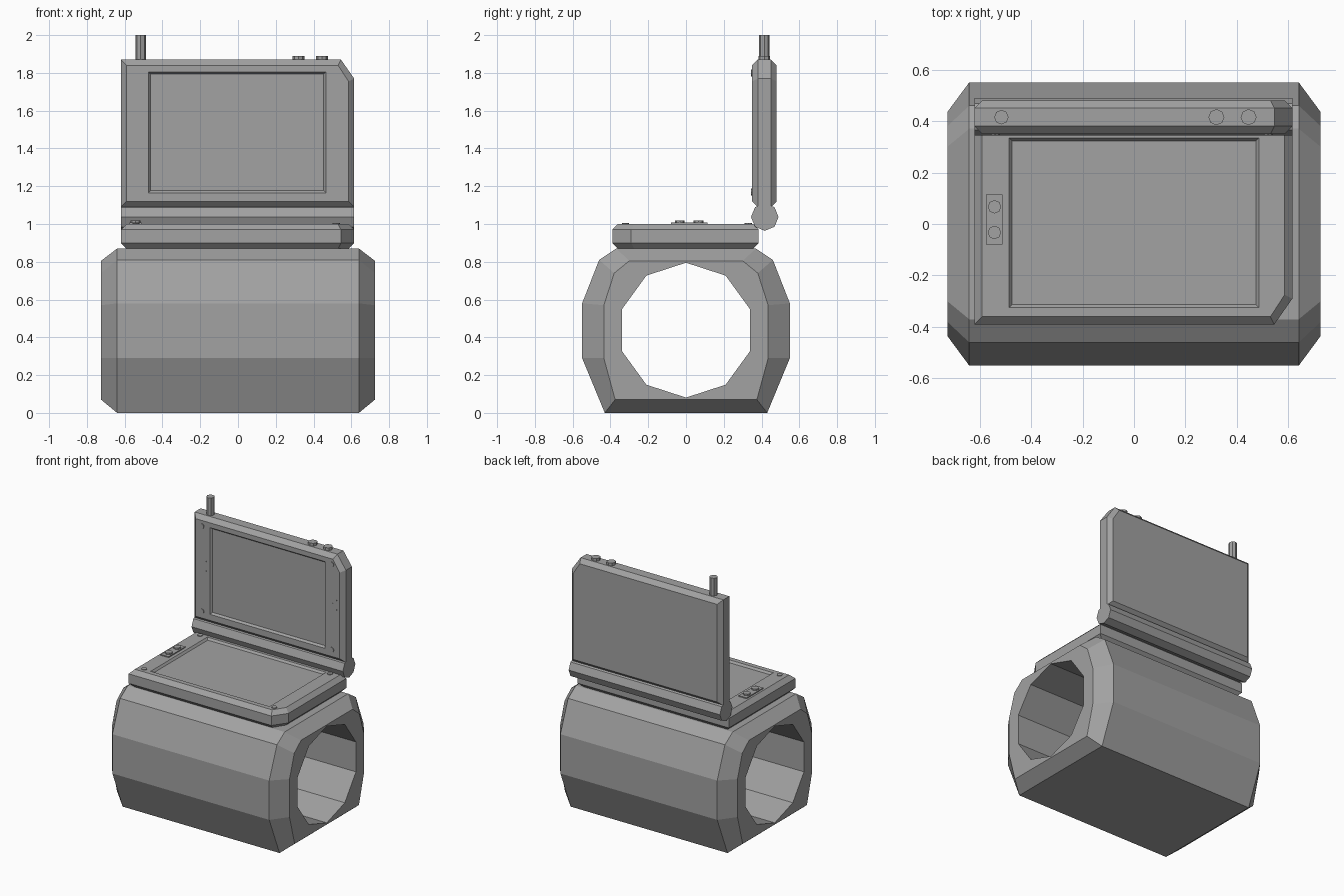
import bpy, bmesh, math
from mathutils import Matrix, Vector

cube = bpy.data.objects.get("Cube")
if cube:
    bpy.data.objects.remove(cube, do_unlink=True)

grey = bpy.data.materials.new("grey casing")
grey.use_nodes = True
grey.diffuse_color = (0.36, 0.36, 0.36, 1)
grey.node_tree.nodes["Principled BSDF"].inputs["Base Color"].default_value = (0.36, 0.36, 0.36, 1)


def finish(name, bm, matrix=None):
    if matrix:
        bm.transform(matrix)
    bmesh.ops.recalc_face_normals(bm, faces=bm.faces)
    mesh = bpy.data.meshes.new(name)
    bm.to_mesh(mesh)
    bm.free()
    mesh.materials.append(grey)
    obj = bpy.data.objects.new(name, mesh)
    bpy.context.collection.objects.link(obj)
    return obj


def loft(name, rings, matrix=None):
    """Skin a stack of equal-length rings and cap both ends."""
    bm = bmesh.new()
    loops = [[bm.verts.new(p) for p in ring] for ring in rings]
    n = len(loops[0])
    for a, b in zip(loops, loops[1:]):
        for i in range(n):
            j = (i + 1) % n
            bm.faces.new((a[i], a[j], b[j], b[i]))
    bm.faces.new(loops[0])
    bm.faces.new(loops[-1])
    return finish(name, bm, matrix)


def cylinder(name, start, end, radius, sides=8, turn=0):
    start, end = Vector(start), Vector(end)
    axis = end - start
    bm = bmesh.new()
    bmesh.ops.create_cone(bm, cap_ends=True, segments=sides, radius1=radius,
                          radius2=radius, depth=axis.length)
    rot = axis.to_track_quat('Z', 'Y').to_matrix().to_4x4()
    return finish(name, bm, Matrix.Translation((start + end) / 2) @ rot @ Matrix.Rotation(turn, 4, 'Z'))


def cut(obj, cutter):
    """Carve the cutter out of the object, then discard the cutter."""
    cutter.hide_render = True
    mod = obj.modifiers.new("cut", 'BOOLEAN')
    mod.operation = 'DIFFERENCE'
    mod.solver = 'EXACT'
    mod.object = cutter
    bpy.context.view_layer.objects.active = obj
    bpy.ops.object.modifier_apply(modifier=mod.name)
    bpy.data.objects.remove(cutter, do_unlink=True)


def rect(x0, x1, v0, v1, w):
    return [(x0, v0, w), (x1, v0, w), (x1, v1, w), (x0, v1, w)]


def panel(name, v0, v1, w0, w1, flip, screen, matrix):
    """Bevelled slab with one clipped corner, a recessed screen and screws."""
    def outline(inset, w):
        x0, x1 = -0.62 + inset, 0.615 - inset
        lo, hi = v0 + inset, v1 - inset
        cx, cv = x1 - 0.07 + inset / 2, 0.1 - inset / 2
        if flip:
            return [(x0, lo, w), (x1, lo, w), (x1, hi - cv, w), (cx, hi, w), (x0, hi, w)]
        return [(x0, lo, w), (cx, lo, w), (x1, lo + cv, w), (x1, hi, w), (x0, hi, w)]
    b = 0.03
    slab = loft(name, [outline(b, w0), outline(0, w0 + b), outline(0, w1 - b), outline(b, w1)], matrix)
    x0, x1, s0, s1 = screen
    t = 0.012
    cut(slab, loft(name + "_cutter", [rect(x0 + t, x1 - t, s0 + t, s1 - t, w1 - 0.015),
                                      rect(x0 - t, x1 + t, s0 - t, s1 + t, w1 + 0.015)], matrix))
    for x in (-0.54, 0.52):
        for v in (s0 + 0.005, s1 - 0.005):
            cylinder(name + "_screw", matrix @ Vector((x, v, w1 - 0.01)),
                     matrix @ Vector((x, v, w1 + 0.005)), 0.019)


# Wrist band: faceted barrel with chamfered ends and a ten-sided hole
def section(half, x):
    return [(x, y, z) for y, z in half] + [(x, -y, z) for y, z in reversed(half)]


body = [(0.43, 0), (0.55, 0.29), (0.55, 0.58), (0.46, 0.81), (0.37, 0.87)]
end = [(0.375, 0.07), (0.435, 0.29), (0.435, 0.57), (0.38, 0.74), (0.3, 0.805)]
band = loft("wrist_band", [section(end, -0.725), section(body, -0.64),
                           section(body, 0.64), section(end, 0.725)])
bm = bmesh.new()
circle = [(0.357 * math.sin(k * math.tau / 10), 0.438 + 0.357 * math.cos(k * math.tau / 10)) for k in range(10)]
cut(band, loft("hole_cutter", [[(x, y, z) for y, z in circle] for x in (-1, 1)]))
bm.free()

# Lower panel and upright lid
upright = Matrix.Rotation(math.pi / 2, 4, 'X')
panel("base_panel", -0.39, 0.385, 0.87, 1.0, False, (-0.485, 0.485, -0.325, 0.335), Matrix.Identity(4))
panel("lid_panel", 1.09, 1.87, -0.48, -0.35, True, (-0.475, 0.465, 1.165, 1.805), upright)

# Hinge
hinge = [(0.417 + 0.073 * math.cos(k * math.tau / 8), 1.037 + 0.073 * math.sin(k * math.tau / 8)) for k in range(8)]
loft("hinge", [[(x, y, z) for y, z in hinge] for x in (-0.62, 0.615)])

# Antenna and top knobs
cylinder("antenna", (-0.515, 0.415, 1.86), (-0.515, 0.415, 2.0), 0.028)
for x in (0.32, 0.445):
    cylinder("top_knob", (x, 0.415, 1.86), (x, 0.415, 1.89), 0.031)

# Button plate and two buttons
loft("button_plate", [rect(-0.575, -0.51, -0.08, 0.115, z) for z in (0.995, 1.007)])
for y in (-0.033, 0.067):
    cylinder("button", (-0.542, y, 1.0), (-0.542, y, 1.018), 0.026)

# Speaker dots beside the lid screen
for cx in (-0.54, 0.525):
    for dx, dz in ((0, 0), (-1, -1), (-1, 1), (1, -1), (1, 1)):
        x, z = cx + 0.03 * dx, 1.51 + 0.035 * dz
        cylinder("speaker_dot", (x, 0.352, z), (x, 0.349, z), 0.007, 6)
